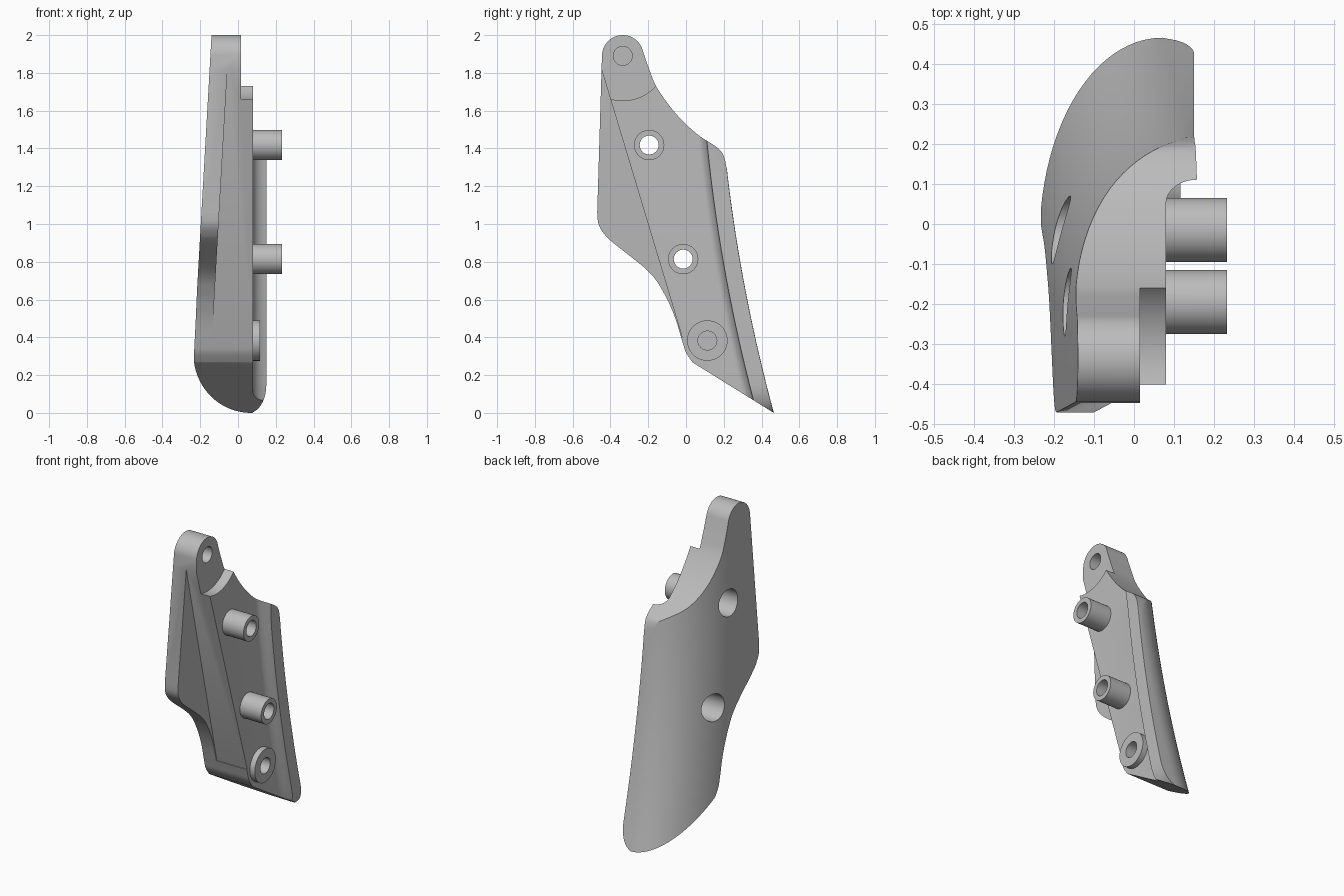
import bpy, bmesh
from math import sin, cos, pi, radians, sqrt
from mathutils import Vector

cube = bpy.data.objects.get("Cube")
if cube:
    bpy.data.objects.remove(cube, do_unlink=True)

LEAN = 0.057          # sideways lean of the outer skin per unit height
PAD, LIP = 0.08, 0.15  # inner faces

mat = bpy.data.materials.new("plain grey")
mat.use_nodes = True
grey = (0.5, 0.5, 0.5, 1)
mat.diffuse_color = grey
mat.node_tree.nodes["Principled BSDF"].inputs["Base Color"].default_value = grey


def add_object(name, rings):
    """Solid lofted through closed rings, capped at both ends."""
    bm = bmesh.new()
    loops = [[bm.verts.new(p) for p in ring] for ring in rings]
    n = len(loops[0])
    for a, b in zip(loops, loops[1:]):
        for i in range(n):
            j = (i + 1) % n
            bm.faces.new((a[i], a[j], b[j], b[i]))
    bm.faces.new(loops[0])
    bm.faces.new(loops[-1])
    bmesh.ops.recalc_face_normals(bm, faces=bm.faces)
    mesh = bpy.data.meshes.new(name)
    bm.to_mesh(mesh)
    bm.free()
    mesh.materials.append(mat)
    ob = bpy.data.objects.new(name, mesh)
    bpy.context.scene.collection.objects.link(ob)
    return ob


def prism(name, outline, x0, x1, lean=0):
    """Side outline (y, z) extruded along x; the x0 face may lean with height."""
    return add_object(name, [[(x0 + lean * (z - 2), y, z) for y, z in outline],
                             [(x1, y, z) for y, z in outline]])


def arc(centre, r, start=0, end=360, n=48):
    steps = n if end - start == 360 else n + 1
    angles = [radians(start + (end - start) * i / n) for i in range(steps)]
    return [(centre[0] + r * cos(a), centre[1] + r * sin(a)) for a in angles]


def spline(pts, n=6):
    """Catmull-Rom curve through the points."""
    p = [Vector(q) for q in [pts[0]] + pts + [pts[-1]]]
    out = []
    for a, b, c, d in zip(p, p[1:], p[2:], p[3:]):
        for i in range(n):
            t = i / n
            q = (2 * b + (c - a) * t + (2 * a - 5 * b + 4 * c - d) * t * t
                 + (3 * b - a - 3 * c + d) * t ** 3) / 2
            out.append(tuple(q))
    return out + [pts[-1]]


def combine(target, tool, operation):
    mod = target.modifiers.new("cut", 'BOOLEAN')
    mod.operation, mod.solver, mod.object = operation, 'EXACT', tool
    bpy.context.view_layer.update()
    graph = bpy.context.evaluated_depsgraph_get()
    mesh = bpy.data.meshes.new_from_object(target.evaluated_get(graph))
    target.modifiers.clear()
    target.data = mesh
    bpy.data.objects.remove(tool, do_unlink=True)


def section(z):
    """Horizontal slice: elliptical outer skin, trailing lip and inner pad."""
    edge = 0.465 - 0.27 * z + 0.06 * z * z
    shift = LEAN * (z - 2)
    ring = [(-0.14 + shift, -0.7, z)]
    for i in range(25):
        a = pi / 2 * (1 - i / 24)
        ring.append((-0.14 + 0.325 * (1 - sin(a)) + shift,
                     edge - 0.45 + 0.45 * cos(a), z))
    # lip rounds off towards the lower tip
    drop = min(1, max(0, (0.15 - z) / 0.15))
    lip = max(LIP - 0.09 * (1 - sqrt(1 - drop * drop)), 0.189 + shift)
    pad = min(PAD, lip - 0.003)
    ring.append((lip, edge - 0.001, z))
    for i in range(9):
        a = pi / 2 * i / 8
        ring.append((lip - (lip - pad) * sin(a), edge - 0.145 + 0.055 * cos(a), z))
    ring.append((pad, -0.7, z))
    return ring


# Swept blade trimmed to its side outline
heights = [-0.04, 0, 0.02, 0.04, 0.06, 0.08, 0.1, 0.125, 0.15]
heights += [0.15 + 1.9 * i / 24 for i in range(1, 25)]
body = add_object("curved_bracket", [section(z) for z in heights])

eye = (-0.335, 1.89)
outline = [(0.465, 0), (0.6, 0), (0.6, 1.1), (0.24, 1.2)]
outline += spline([(0.214, 1.3), (0.2, 1.36), (0.165, 1.405), (0.06, 1.475),
                   (-0.05, 1.58), (-0.15, 1.715), (-0.195, 1.82), (-0.226, 1.91)])
outline += arc(eye, 0.11, 15, 175, 24)
outline += spline([(-0.47, 1.06), (-0.463, 1.0), (-0.435, 0.95), (-0.385, 0.9),
                   (-0.2, 0.75), (-0.12, 0.64), (-0.06, 0.51), (-0.02, 0.38),
                   (0.0, 0.32), (0.035, 0.267)])
combine(body, prism("outline_trim", outline, -0.5, 0.5), 'INTERSECT')

# Thin fin in front of the pad, and the thin mounting tab at the top
fin = [(-0.505, 2.01), (-0.02, 0.4), (-0.7, 0.4), (-0.7, 2.01)]
combine(body, prism("fin_cutter", fin, -0.046, 0.4, LEAN), 'DIFFERENCE')
combine(body, prism("tab_cutter", arc(eye, 0.237, n=64), 0.015, 0.4), 'DIFFERENCE')
combine(body, prism("tab_hole", arc(eye, 0.05), -0.08, 0.4), 'DIFFERENCE')

# Two hollow pegs, bored through and counterbored from the outside
for centre in [(-0.195, 1.418), (-0.015, 0.814)]:
    combine(body, prism("peg", arc(centre, 0.08), 0.06, 0.232), 'UNION')
    combine(body, prism("counterbore", arc(centre, 0.085), -0.5, 0.04), 'DIFFERENCE')
    combine(body, prism("bore", arc(centre, 0.05), -0.5, 0.5), 'DIFFERENCE')

# Low boss with a blind hole
boss = (0.113, 0.383)
combine(body, prism("boss", arc(boss, 0.107), 0.05, 0.116), 'UNION')
combine(body, prism("boss_hole", arc(boss, 0.05), -0.03, 0.4), 'DIFFERENCE')

# Smooth shading with sharp edges kept
bpy.context.view_layer.update()
body.select_set(True)
bpy.context.view_layer.objects.active = body
bpy.ops.object.shade_smooth_by_angle(angle=radians(30))
